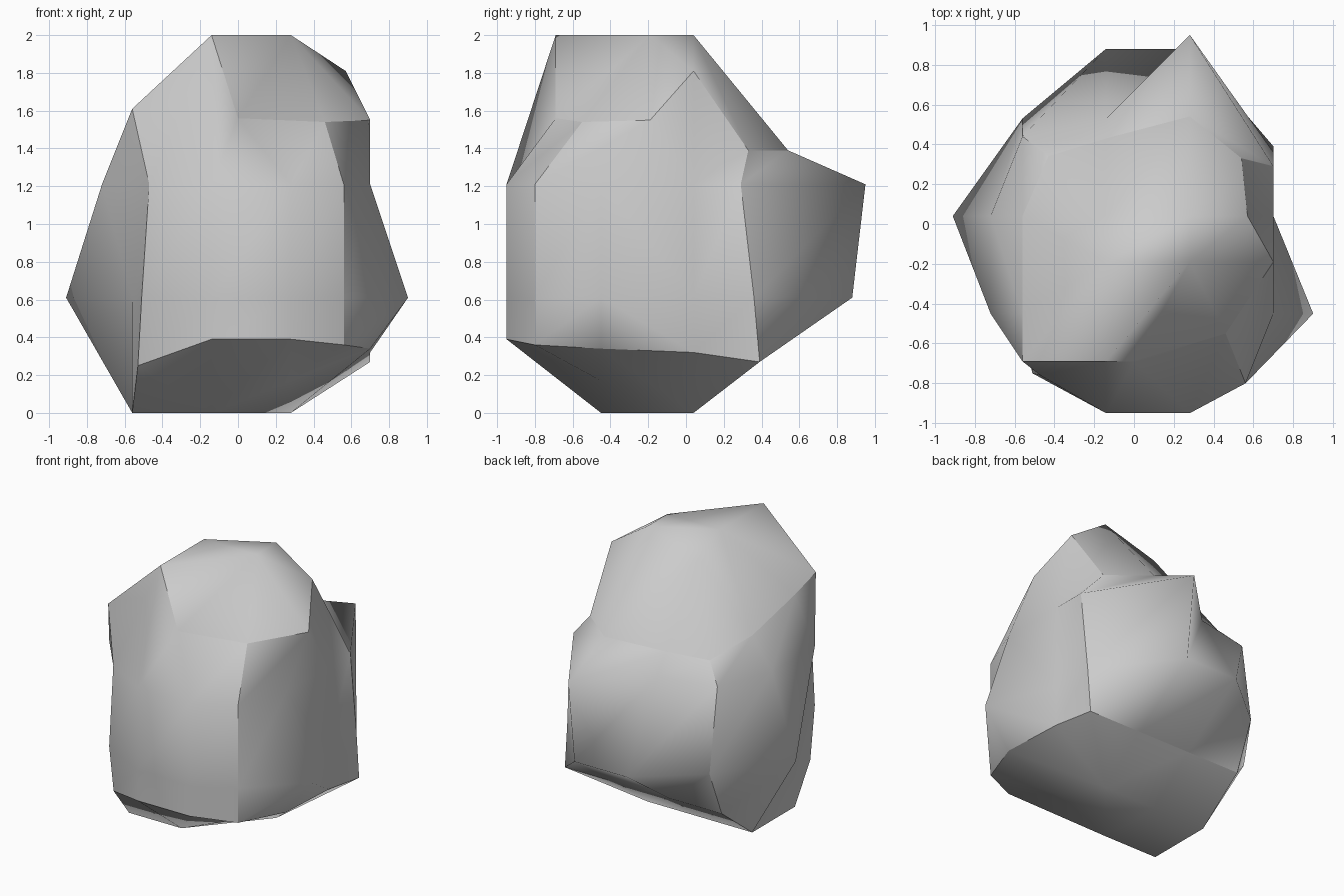
import bpy
import bmesh
from mathutils import Vector

old = bpy.data.objects.get("Cube")
if old:
    bpy.data.objects.remove(old, do_unlink=True)


def make_material(name, value):
    """Plain flat material of one grey value."""
    material = bpy.data.materials.new(name)
    material.use_nodes = True
    colour = (value, value, value, 1)
    material.diffuse_color = colour
    shader = material.node_tree.nodes["Principled BSDF"]
    shader.inputs["Base Color"].default_value = colour
    return material


def add_ring(mesh, points):
    """Add ring vertices, sharing one vertex between equal points."""
    shared = {}
    ring = []
    for point in points:
        if point not in shared:
            shared[point] = mesh.verts.new(Vector(point))
        ring.append(shared[point])
    return ring


def join_rings(mesh, lower, upper):
    """Bridge two rings with triangles, skipping collapsed ones."""
    last = len(lower) - 1
    for i in range(len(lower)):
        j = (i + 1) % len(lower)
        a, b, c, d = lower[i], lower[j], upper[j], upper[i]
        # The last column folds along its other diagonal
        split = ((a, b, d), (b, c, d)) if i == last else ((a, b, c), (a, c, d))
        for corners in split:
            if len(set(corners)) == len(corners):
                mesh.faces.new(corners)


def cap_ring(mesh, ring):
    """Close a ring that has collapsed to four corners."""
    a, b, c, d = ring[::3]
    mesh.faces.new((a, b, c))
    mesh.faces.new((a, c, d))


def mark_sharp(mesh, path):
    """Crease every edge along a run of vertices."""
    for start, end in zip(path, path[1:]):
        mesh.edges.get((start, end)).smooth = False


def level(points, height):
    """Lift a flat outline to one height."""
    return [(x, y, height) for x, y in points]


# Outlines run anticlockwise from the +x side, twelve corners each.
# Base and crown collapse to four corners.
base = ([(.28, .04, 0)] * 3 + [(-.14, .04, 0)] * 3
        + [(-.14, -.45, 0)] * 3 + [(.28, -.45, .17)] * 3)

# Undercut rim where the sides turn in towards the base
rim = [
    (.7, .04, .32), (.7, .39, .27), (.28, .39, .27), (-.14, .39, .27),
    (-.56, .39, .27), (-.56, .04, 0), (-.56, -.45, 0), (-.53, -.67, .25),
    (-.14, -.95, .39), (.28, -.95, .39), (.56, -.8, .36), (.7, -.45, .34)]

# Widest outline of the rock
belly = level([
    (.7, .04), (.7, .36), (.28, .88), (-.14, .88), (-.56, .53), (-.91, .04),
    (-.56, -.45), (-.51, -.75), (-.14, -.95), (.28, -.95), (.56, -.8),
    (.9, -.45)], .61)

# Shoulder with the point jutting out at the back and a dip beside it
shoulder = level([
    (.7, .04), (.7, .29), (.28, .95), (-.14, .53), (-.56, .44), (-.72, .04),
    (-.72, -.45), (-.47, -.76), (-.14, -.95), (.28, -.95), (.56, -.8),
    (.7, -.45)], 1.21)

# Broken edge below the crown, rising to a peak at the front
brow = [
    (.57, .04, 1.81), (.54, .33, 1.39), (.28, .54, 1.39), (-.14, .43, 1.35),
    (-.43, .34, 1.33), (-.56, .04, 1.43), (-.56, -.45, 1.54),
    (-.56, -.69, 1.61), (-.14, -.69, 2), (0, -.69, 1.56),
    (.46, -.55, 1.54), (.7, -.19, 1.55)]

# Small crown
crown = ([(.28, .04, 2)] * 3 + [(-.14, .04, 1.88)] * 3
         + [(-.14, -.19, 2)] * 3 + [(.28, -.19, 2)] * 3)

# Skin the rings into one closed boulder
mesh = bmesh.new()
rings = [add_ring(mesh, points)
         for points in (base, rim, belly, shoulder, brow, crown)]
for lower, upper in zip(rings, rings[1:]):
    join_rings(mesh, lower, upper)
cap_ring(mesh, rings[0])
cap_ring(mesh, rings[-1])
bmesh.ops.recalc_face_normals(mesh, faces=mesh.faces[:])

# Soft surfaces, creased along the rim, the brow and the four corners
for face in mesh.faces:
    face.smooth = True
sides = rings[1:-1]
for ring in (sides[0], sides[-1]):
    mark_sharp(mesh, ring + ring[:1])
for corner in range(1, 12, 3):
    mark_sharp(mesh, [ring[corner] for ring in sides])

data = bpy.data.meshes.new("boulder")
mesh.to_mesh(data)
mesh.free()
data.materials.append(make_material("stone grey", .6))
boulder = bpy.data.objects.new("boulder", data)
bpy.context.collection.objects.link(boulder)
